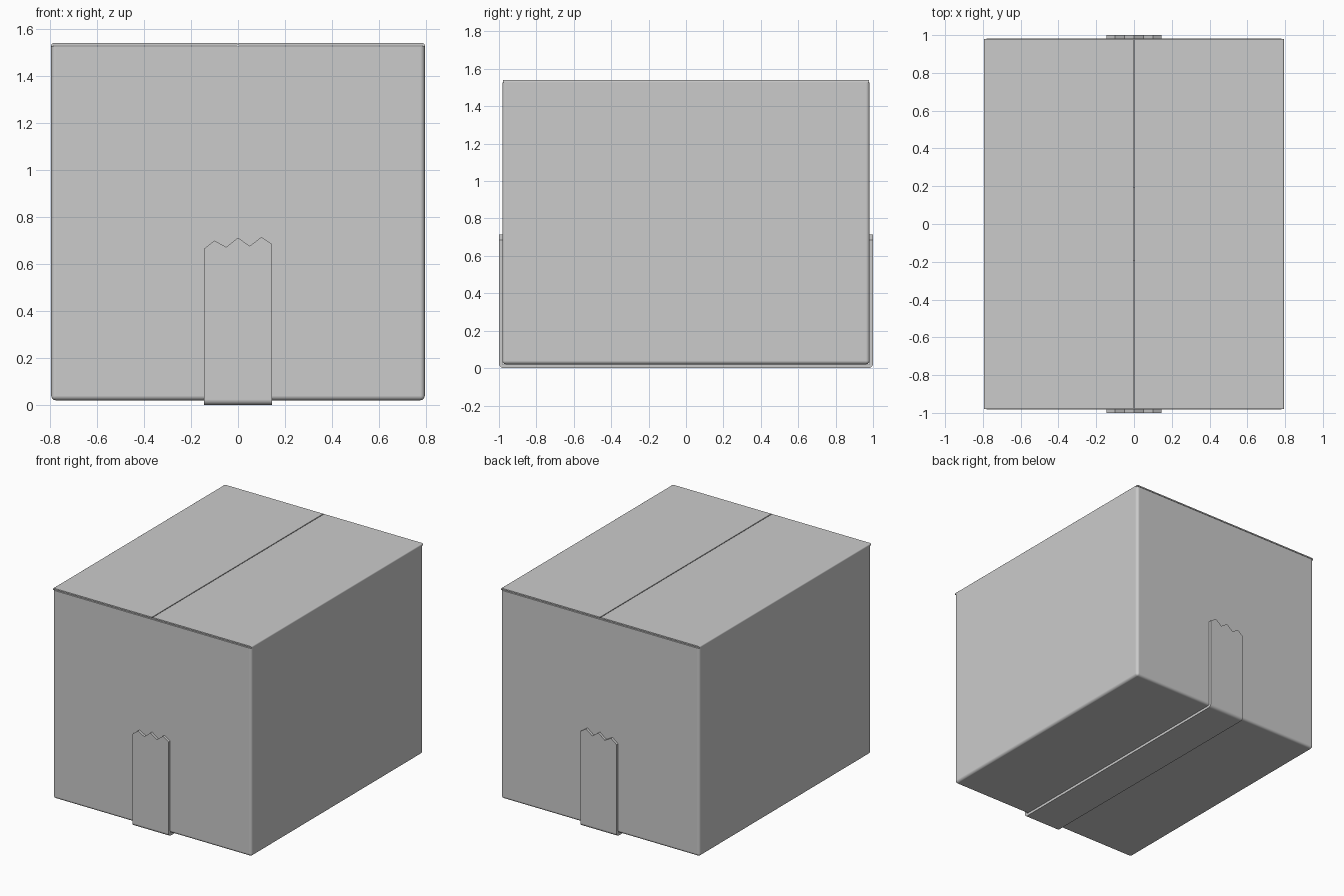
import bpy, bmesh, math

if "Cube" in bpy.data.objects:
    bpy.data.objects.remove(bpy.data.objects["Cube"])

W, D = 0.795, 0.982          # half width and half depth of the carton
BASE, TOP = 0.02, 1.54       # underside and top of the carton
CARD = 0.009                 # cardboard thickness
RIM = TOP - CARD - 0.005     # top of the walls, just under the flaps


def finish(name, bm, thickness=0):
    """Turn a bmesh into a smooth object, optionally thickened inward."""
    me = bpy.data.meshes.new(name)
    bm.to_mesh(me)
    bm.free()
    ob = bpy.data.objects.new(name, me)
    bpy.context.collection.objects.link(ob)
    bpy.ops.object.select_all(action='DESELECT')
    ob.select_set(True)
    bpy.context.view_layer.objects.active = ob
    if thickness:
        m = ob.modifiers.new("thickness", 'SOLIDIFY')
        m.thickness, m.offset = thickness, -1
        bpy.ops.object.modifier_apply(modifier=m.name)
    bpy.ops.object.shade_smooth_by_angle(angle=math.radians(35))
    # Keep the large panels flat-looking beside their rounded folds
    m = ob.modifiers.new("flat_panels", 'WEIGHTED_NORMAL')
    m.weight, m.keep_sharp = 100, True
    return ob


def block(x0, x1, y0, y1, z0, z1):
    bm = bmesh.new()
    bmesh.ops.create_cube(bm, size=1)
    for v in bm.verts:
        v.co = ((x0 + x1) / 2 + v.co.x * (x1 - x0),
                (y0 + y1) / 2 + v.co.y * (y1 - y0),
                (z0 + z1) / 2 + v.co.z * (z1 - z0))
    return bm


# Carton walls and floor: rounded folds, open under the flaps
bm = block(-W, W, -D, D, BASE, RIM)
folds = [e for e in bm.edges if min(v.co.z for v in e.verts) < BASE + 1e-4]
bmesh.ops.bevel(bm, geom=folds, offset=0.02, segments=4, profile=0.5, affect='EDGES')
bmesh.ops.recalc_face_normals(bm, faces=bm.faces)
lid = [f for f in bm.faces if f.calc_center_median().z > RIM - 1e-4]
bmesh.ops.delete(bm, geom=lid, context='FACES')
finish("carton_body", bm, CARD)

# Outer flaps: a bent profile joined to each side wall, meeting at the seam
R = 0.009
arc = [(W - R + R * math.sin(a), TOP - R + R * math.cos(a))
       for a in (math.radians(22.5 * i) for i in range(5))]
profile = [(0.003, TOP - CARD), (0.003, TOP)] + arc + [
    (W, RIM), (W - CARD, RIM), (W - CARD, TOP - CARD)]
for side, label in ((-1, "left"), (1, "right")):
    bm = bmesh.new()
    face = bm.faces.new([bm.verts.new((side * x, -D + 0.003, z)) for x, z in profile])
    new = bmesh.ops.extrude_face_region(bm, geom=[face])["geom"]
    bmesh.ops.translate(bm, vec=(0, 2 * D - 0.006, 0),
                        verts=[g for g in new if isinstance(g, bmesh.types.BMVert)])
    bmesh.ops.recalc_face_normals(bm, faces=bm.faces)
    finish(label + "_top_flap", bm)

# Inner flaps lying under the outer ones
for side, label in ((-1, "front"), (1, "back")):
    y0, y1 = sorted((side * 0.19, side * (D - CARD)))
    finish(label + "_inner_flap",
           block(-W + 0.015, W - 0.015, y0, y1, RIM - CARD, RIM))

# Packing tape: under the base and up both ends, with torn zigzag ends
torn = [(-0.145, 0.665), (-0.10, 0.70), (-0.05, 0.672), (0, 0.712),
        (0.05, 0.677), (0.10, 0.715), (0.145, 0.685)]
T = 0.024
path = [(0, 0)] + [(-1 + T - T * math.sin(a), T - T * math.cos(a))
                   for a in (math.radians(18 * i) for i in range(6))]
bm = bmesh.new()
cols = [[bm.verts.new((x, y, z)) for y, z in path + [(-1, top)]] for x, top in torn]
for c, d in zip(cols, cols[1:]):
    for i in range(len(c) - 1):
        bm.faces.new((c[i], c[i + 1], d[i + 1], d[i]))
bmesh.ops.mirror(bm, geom=bm.verts[:] + bm.edges[:] + bm.faces[:],
                 axis='Y', merge_dist=1e-4)
bmesh.ops.remove_doubles(bm, verts=bm.verts, dist=1e-4)
bmesh.ops.recalc_face_normals(bm, faces=bm.faces)
# Tape must face outward so that it thickens toward the carton
bm.normal_update()
if min(bm.faces, key=lambda f: f.calc_center_median().z).normal.z > 0:
    bmesh.ops.reverse_faces(bm, faces=bm.faces)
finish("packing_tape", bm, 0.019)
